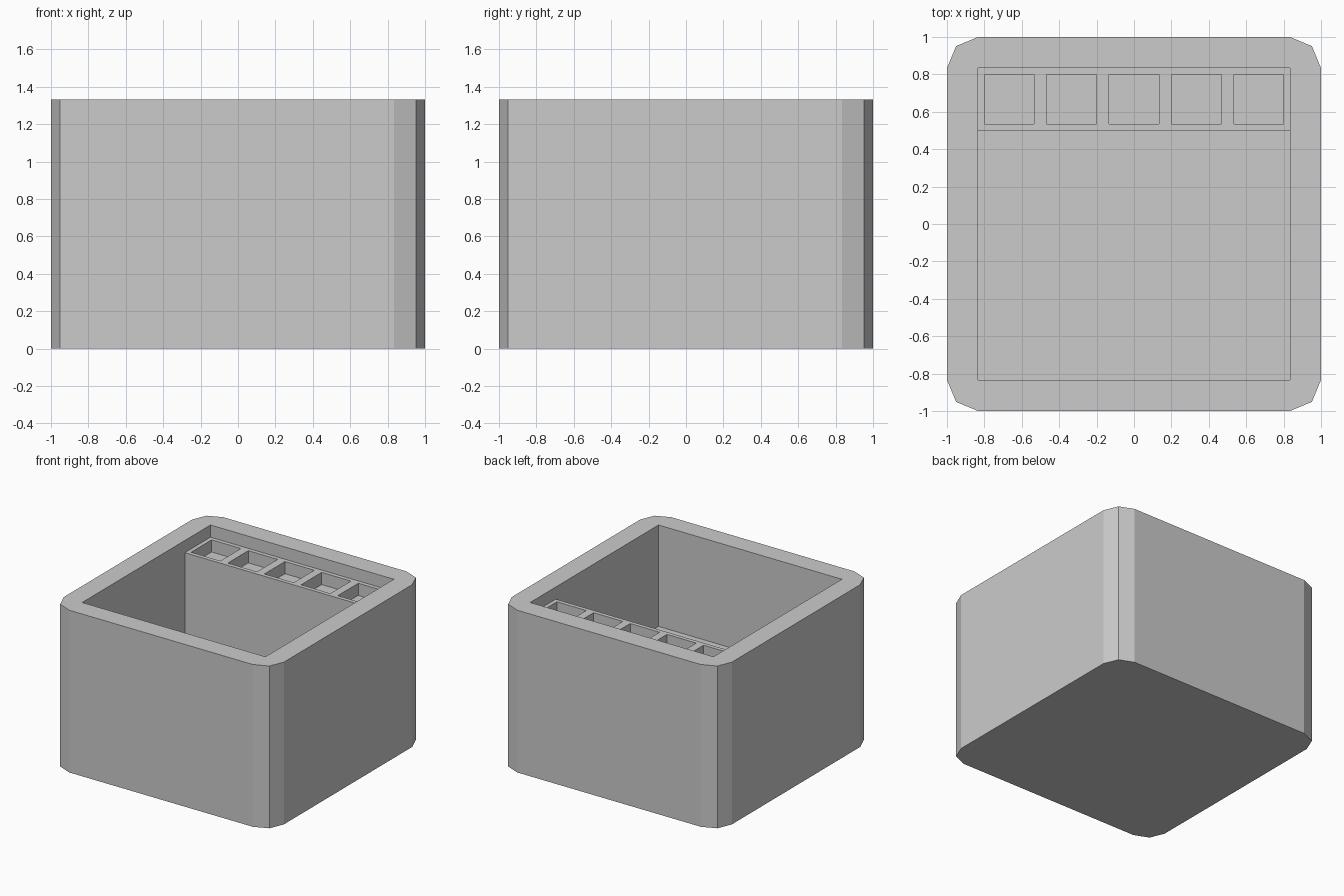
import bpy, bmesh
from math import sin, cos, pi
from mathutils import Vector

if "Cube" in bpy.data.objects:
    bpy.data.objects.remove(bpy.data.objects["Cube"])

H = 4 / 3        # overall height
R = 1 / 6        # corner radius
IN = 1 - R       # inner half width
LEDGE = 1.233    # top of the pocket ledge


def prism(name, profile, offset):
    """Extrude a closed planar profile along an offset vector."""
    bm = bmesh.new()
    face = bm.faces.new([bm.verts.new(p) for p in profile])
    ext = bmesh.ops.extrude_face_region(bm, geom=[face], use_keep_orig=True)
    moved = [v for v in ext["geom"] if isinstance(v, bmesh.types.BMVert)]
    bmesh.ops.translate(bm, verts=moved, vec=Vector(offset))
    bmesh.ops.recalc_face_normals(bm, faces=bm.faces[:])
    mesh = bpy.data.meshes.new(name)
    bm.to_mesh(mesh)
    bm.free()
    obj = bpy.data.objects.new(name, mesh)
    bpy.context.collection.objects.link(obj)
    return obj


def cut(target, cutter):
    """Subtract the cutter from the target and remove it."""
    cutter.hide_render = True
    mod = target.modifiers.new("cut", 'BOOLEAN')
    mod.operation = 'DIFFERENCE'
    mod.solver = 'EXACT'
    mod.object = cutter
    bpy.context.view_layer.objects.active = target
    bpy.ops.object.modifier_apply(modifier=mod.name)
    bpy.data.objects.remove(cutter)


# Outer body: square with two-segment rounded corners
outline = []
for i, (sx, sy) in enumerate([(1, 1), (-1, 1), (-1, -1), (1, -1)]):
    for k in range(3):
        a = i * pi / 2 + k * pi / 4
        outline.append((sx * IN + R * cos(a), sy * IN + R * sin(a), 0))
body = prism("planter_box", outline, (0, 0, H))

# Stepped cavity: deep main well, leaving a raised ledge along the back
step = [(-IN, 0.5), (0.5, 0.5), (0.5, LEDGE), (IN, LEDGE), (IN, 1.5), (-IN, 1.5)]
cut(body, prism("cavity_cutter", [(-IN, y, z) for y, z in step], (2 * IN, 0, 0)))

# Row of five square pockets in the ledge
h = 0.1333
for i in range(5):
    cx, cy = (i - 2) / 3, 2 / 3
    square = [(cx + sx * h, cy + sy * h, LEDGE - 0.1)
              for sx, sy in [(-1, -1), (1, -1), (1, 1), (-1, 1)]]
    cut(body, prism("pocket_cutter", square, (0, 0, 0.18)))
